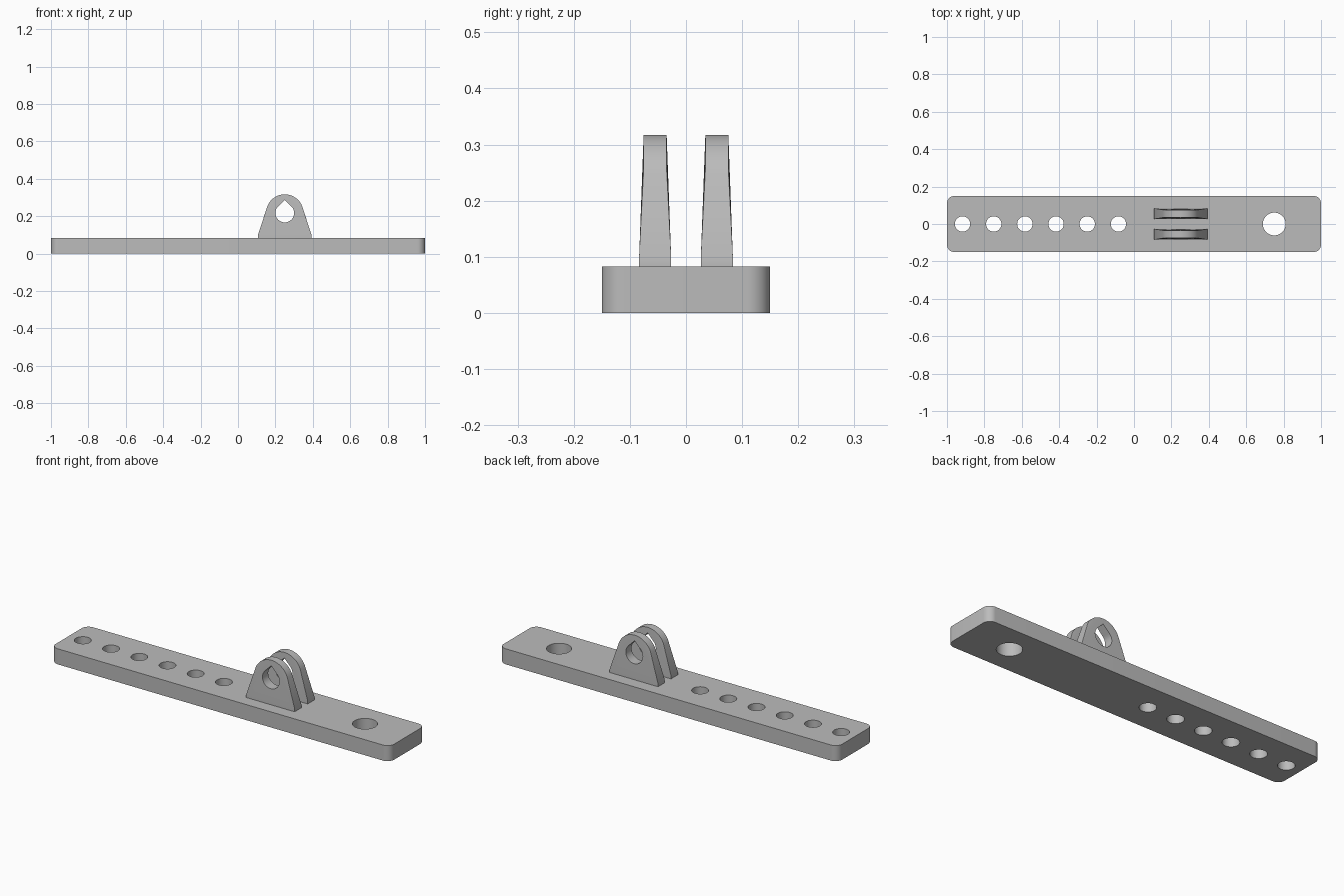
import bpy, bmesh, math
from math import sin, cos, pi, radians

if "Cube" in bpy.data.objects:
    bpy.data.objects.remove(bpy.data.objects["Cube"])

gray = bpy.data.materials.new("light gray")
gray.diffuse_color = (0.5, 0.5, 0.5, 1)
gray.use_nodes = True
gray.node_tree.nodes["Principled BSDF"].inputs["Base Color"].default_value = gray.diffuse_color


def make_object(name, bm):
    bmesh.ops.recalc_face_normals(bm, faces=bm.faces)
    mesh = bpy.data.meshes.new(name)
    bm.to_mesh(mesh)
    bm.free()
    mesh.materials.append(gray)
    obj = bpy.data.objects.new(name, mesh)
    bpy.context.collection.objects.link(obj)
    return obj


def prism(name, outline, axis, start, end):
    """Extrude a closed 2D outline along z (xy outline) or y (xz outline)."""
    bm = bmesh.new()
    place = (lambda u, v: (u, v, start)) if axis == 'z' else (lambda u, v: (u, start, v))
    face = bm.faces.new([bm.verts.new(place(u, v)) for u, v in outline])
    ext = bmesh.ops.extrude_face_region(bm, geom=[face])
    verts = [g for g in ext['geom'] if isinstance(g, bmesh.types.BMVert)]
    move = (0, 0, end - start) if axis == 'z' else (0, end - start, 0)
    bmesh.ops.translate(bm, verts=verts, vec=move)
    return make_object(name, bm)


def arc(cx, cy, r, a0, a1, n):
    return [(cx + r * cos(radians(a0 + (a1 - a0) * i / n)),
             cy + r * sin(radians(a0 + (a1 - a0) * i / n))) for i in range(n + 1)]


def apply_boolean(target, other, operation):
    mod = target.modifiers.new(operation, 'BOOLEAN')
    mod.operation, mod.object, mod.solver = operation, other, 'EXACT'
    bpy.context.view_layer.objects.active = target
    bpy.ops.object.modifier_apply(modifier=mod.name)
    bpy.data.objects.remove(other)


# Bar with rounded corners
W, D, H, R = 1.0, 0.15, 0.083, 0.04
outline = []
for sx, sy, a in ((1, 1, 0), (-1, 1, 90), (-1, -1, 180), (1, -1, 270)):
    outline += arc(sx * (W - R), sy * (D - R), R, a, a + 90, 10)
bar = prism("bar", outline, 'z', 0, H)

# Row of small holes and one large hole
holes = [(-11 / 12 + i / 6, 0.041) for i in range(6)] + [(0.75, 0.061)]
for x, r in holes:
    apply_boolean(bar, prism("hole_cutter", arc(x, 0, r, 0, 360, 48)[:-1], 'z', -0.1, 0.2),
                  'DIFFERENCE')

# Pair of tapering lugs: hull of a wide foot and a thinner round head
LX, LZ, HEAD_R = 0.25, 0.217, 0.1
for side, y in (("front", -0.055), ("back", 0.055)):
    bm = bmesh.new()
    for s in (-1, 1):
        for z in (0.06, 0.1):
            for sx in (-1, 1):
                bm.verts.new((LX + sx * 0.143, y + s * 0.0285, z))
        for x, z in arc(LX, LZ, HEAD_R, 0, 360, 64)[:-1]:
            bm.verts.new((x, y + s * 0.0205, z))
    hull = bmesh.ops.convex_hull(bm, input=bm.verts)
    inner = [v for v in bm.verts if not v.link_faces]
    bmesh.ops.delete(bm, geom=inner, context='VERTS')
    lug = make_object(side + "_lug", bm)

    # Teardrop pin hole
    drop = arc(LX, LZ, 0.05, 135, 405, 40) + [(LX, LZ + 0.05 * math.sqrt(2))]
    apply_boolean(lug, prism("pin_cutter", drop, 'y', -0.3, 0.3), 'DIFFERENCE')
    apply_boolean(bar, lug, 'UNION')

# Smooth curved walls, keep hard edges
bar.name = "bar_with_lugs"
bpy.ops.object.select_all(action='DESELECT')
bar.select_set(True)
bpy.context.view_layer.objects.active = bar
bpy.ops.object.shade_smooth_by_angle(angle=radians(30))
